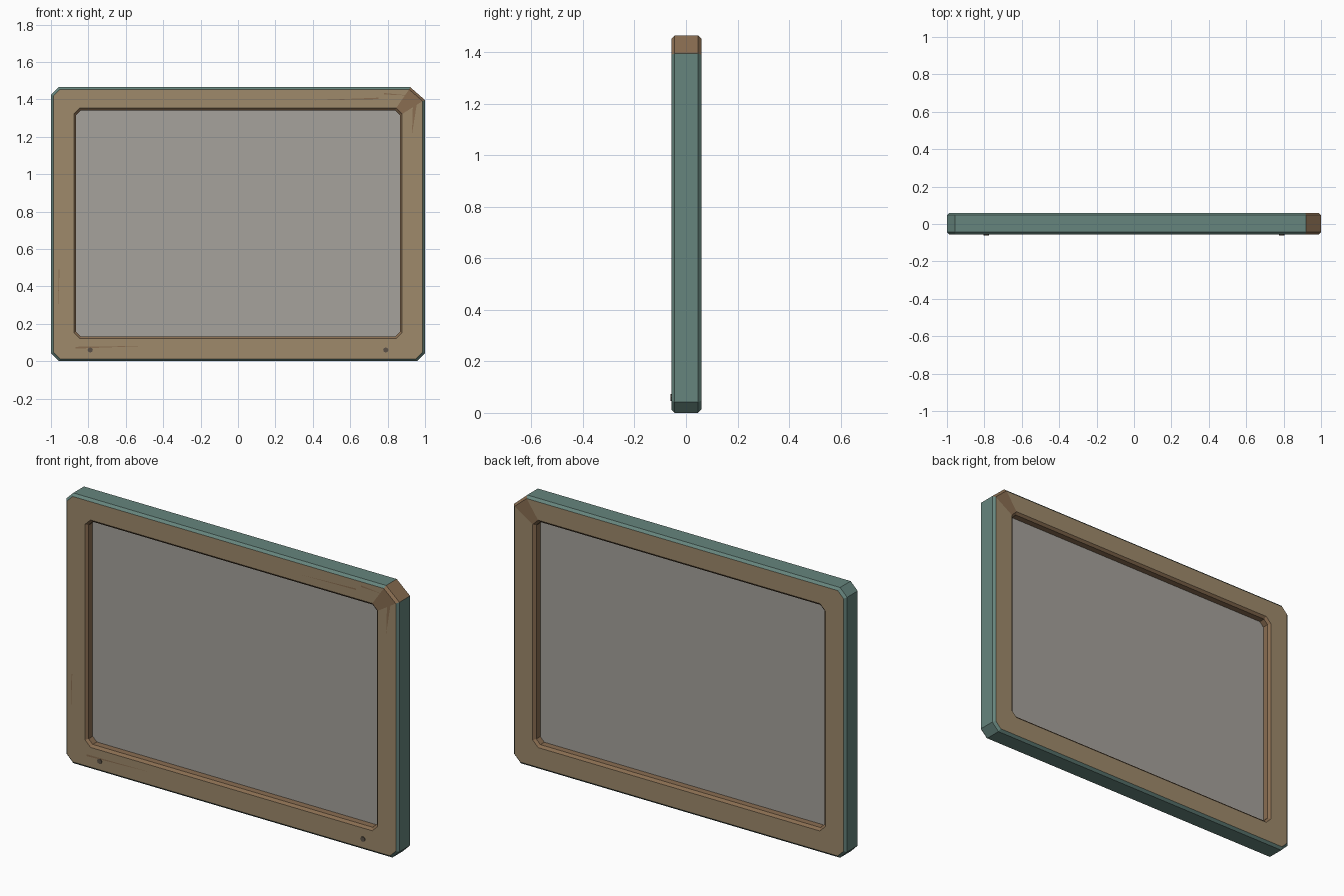
import bpy, bmesh, math

cube = bpy.data.objects.get("Cube")
if cube:
    bpy.data.objects.remove(cube, do_unlink=True)


def material(name, srgb):
    lin = [((c + 0.055) / 1.055) ** 2.4 for c in srgb]
    m = bpy.data.materials.new(name)
    m.use_nodes = True
    m.diffuse_color = (*lin, 1)
    m.node_tree.nodes["Principled BSDF"].inputs["Base Color"].default_value = (*lin, 1)
    return m


teal = material("teal paint", (0.40, 0.52, 0.49))
tan = material("tan face", (0.62, 0.54, 0.42))
brown = material("worn brown", (0.54, 0.43, 0.32))
grey = material("grey glass", (0.65, 0.635, 0.61))
dark = material("dark metal", (0.36, 0.32, 0.28))
TEAL, TAN, BROWN = range(3)
FRONT, BACK = -0.057, 0.06
CHIP = 2  # side index of the chipped top corner


def finish(name, bm, mats):
    bmesh.ops.recalc_face_normals(bm, faces=bm.faces)
    me = bpy.data.meshes.new(name)
    bm.to_mesh(me)
    bm.free()
    for m in mats:
        me.materials.append(m)
    ob = bpy.data.objects.new(name, me)
    bpy.context.collection.objects.link(ob)
    return ob


def octagon(half, low, high, cut, chip_x=None, chip_z=None):
    """Rectangle with clipped corners, starting at the bottom right."""
    cx, cz = chip_x or cut, chip_z or cut
    return [(half - cut, low), (half, low + cut),
            (half, high - cz), (half - cx, high),
            (-half + cut, high), (-half, high - cut),
            (-half, low + cut), (-half + cut, low)]


def outer(d):
    k = d * 0.59
    return octagon(1 - d, d, 1.466 - d, 0.042 - k, 0.08 - k, 0.07 - k)


def opening(d):
    return octagon(0.878 - d, 0.12 + d, 1.354 - d, 0.032 - d * 0.59)


def loft(bm, sections):
    return [[bm.verts.new((x, y, z)) for x, z in pts] for pts, y in sections]


# Frame: a bevelled section swept round, one colour per band
bm = bmesh.new()
rings = loft(bm, [(outer(0), -0.044), (outer(0.013), FRONT),
                  (opening(0), FRONT), (opening(0.013), FRONT + 0.012),
                  (opening(0.013), BACK - 0.012), (opening(0), BACK),
                  (outer(0.013), BACK), (outer(0), 0.047)])
bands = [TEAL, TAN, BROWN, BROWN, BROWN, TAN, TEAL, TEAL]
for b, colour in enumerate(bands):
    r, s = rings[b], rings[(b + 1) % len(rings)]
    for i in range(8):
        j = (i + 1) % 8
        f = bm.faces.new((r[i], r[j], s[j], s[i]))
        f.material_index = BROWN if i == CHIP else colour
finish("frame", bm, [teal, tan, brown])

# Glass pane
bm = bmesh.new()
a, b = loft(bm, [(opening(0.01), -0.01), (opening(0.01), 0.014)])
bm.faces.new(a)
bm.faces.new(b)
for i in range(8):
    j = (i + 1) % 8
    bm.faces.new((a[i], a[j], b[j], b[i]))
finish("glass_pane", bm, [grey])

# Scratches: thin slivers on the front face, from tip to blunt end
scratches = [((0.41, 1.395), (0.75, 1.405), 0.008),
             ((0.92, 1.42), (0.78, 1.43), 0.008),
             ((0.93, 1.21), (0.945, 1.37), 0.02),
             ((-0.962, 0.28), (-0.957, 0.49), 0.006),
             ((-0.48, 0.082), (-0.87, 0.072), 0.01)]
bm = bmesh.new()
for (x, z), (u, w), size in scratches:
    n = math.hypot(u - x, w - z)
    ox, oz = -(w - z) / n * size / 2, (u - x) / n * size / 2
    y = FRONT - 0.001
    tip = [bm.verts.new(p) for p in
           ((x, y, z), (u + ox, y, w + oz), (u - ox, y, w - oz))]
    f = bm.faces.new(tip)
    bmesh.ops.solidify(bm, geom=[f], thickness=0.001)
finish("scratches", bm, [brown])

# Screws at the lower corners
for side, x in (("left", 0.79), ("right", -0.79)):
    bpy.ops.mesh.primitive_cylinder_add(vertices=8, radius=0.014, depth=0.012,
                                        location=(x, -0.0545, 0.06),
                                        rotation=(math.pi / 2, 0, 0))
    ob = bpy.context.object
    ob.name = side + "_screw"
    ob.data.materials.append(dark)
